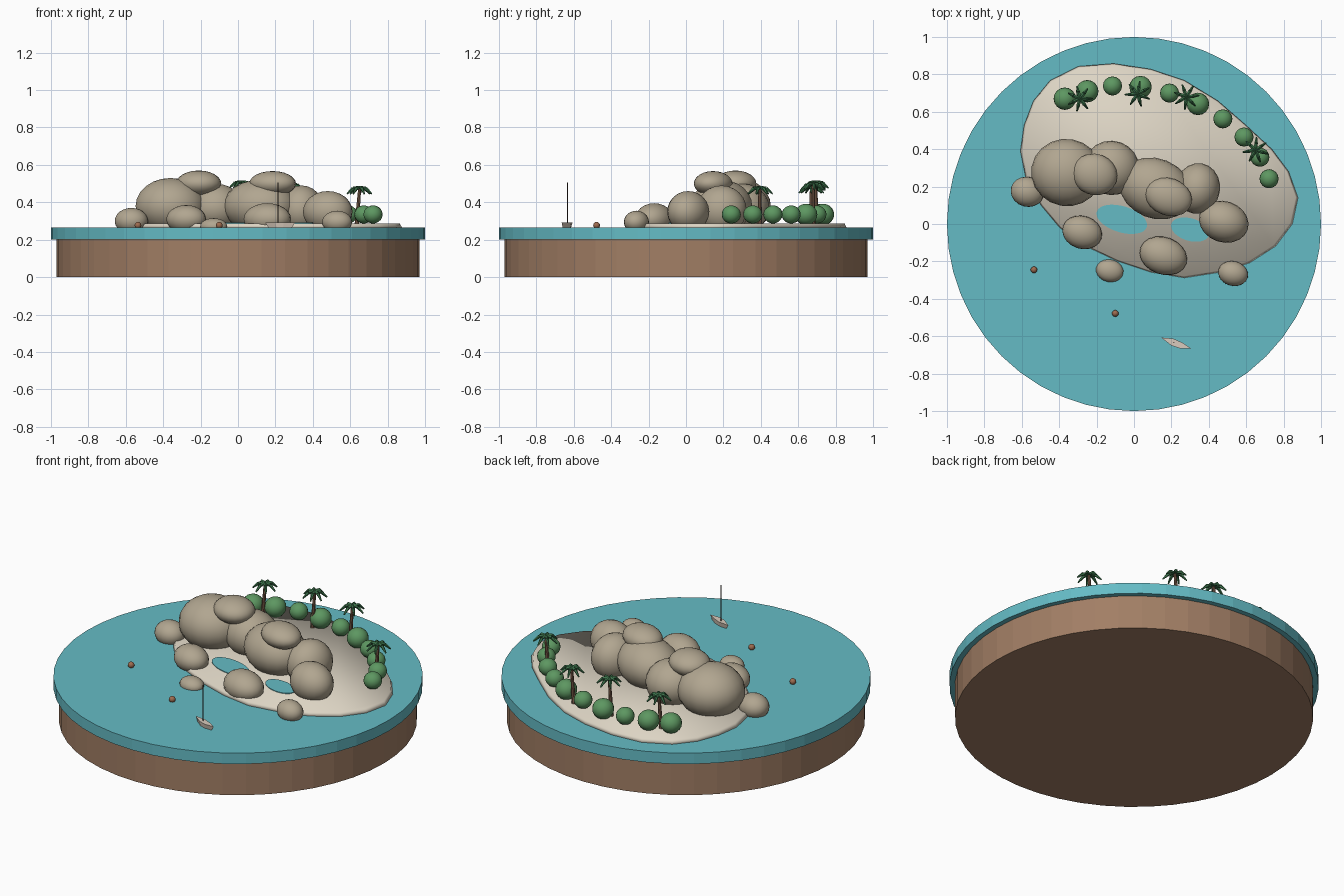
import bpy, bmesh, math
from mathutils import Vector

if "Cube" in bpy.data.objects:
    bpy.data.objects.remove(bpy.data.objects["Cube"], do_unlink=True)


def material(name, *rgb):
    m = bpy.data.materials.new(name)
    m.use_nodes = True
    m.diffuse_color = (*rgb, 1)
    m.node_tree.nodes["Principled BSDF"].inputs["Base Color"].default_value = (*rgb, 1)
    return m


WATER = material("lagoon water", .13, .50, .56)
EARTH = material("brown earth", .36, .21, .13)
SAND = material("pale sand", .72, .66, .55)
ROCK = material("tan rock", .44, .38, .28)
BUSH = material("bush green", .11, .31, .12)
LEAF = material("palm green", .045, .17, .07)
TRUNK = material("palm bark", .22, .12, .075)
HULL = material("boat hull", .70, .60, .51)
FLOAT = material("buoy brown", .34, .15, .08)
MAST = material("dark mast", .06, .04, .03)


def finish(name, mat, smooth=False):
    ob = bpy.context.object
    ob.name = name
    ob.data.materials.append(mat)
    if smooth:
        bpy.ops.object.shade_smooth()
    return ob


def disc(name, mat, r, z0, z1, sides=48):
    bpy.ops.mesh.primitive_cylinder_add(vertices=sides, radius=r, depth=z1 - z0,
                                        location=(0, 0, (z0 + z1) / 2))
    return finish(name, mat)


def ball(name, mat, loc, size, turn=0, segs=20, rings=12):
    bpy.ops.mesh.primitive_uv_sphere_add(segments=segs, ring_count=rings, radius=1,
                                         location=loc, rotation=(0, 0, math.radians(turn)))
    bpy.context.object.scale = size
    return finish(name, mat, True)


def rod(name, mat, a, b, r0, r1, sides=6):
    a, b = Vector(a), Vector(b)
    bpy.ops.mesh.primitive_cone_add(vertices=sides, radius1=r0, radius2=r1,
                                    depth=(b - a).length, location=(a + b) / 2)
    bpy.context.object.rotation_euler = (b - a).to_track_quat('Z', 'Y').to_euler()
    return finish(name, mat)


def slab(name, mat, outline, z0, z1, low=1, high=1, smooth=False):
    """Prism from an outline, each end scaled about the outline's centre."""
    c = sum((Vector(p) for p in outline), Vector((0, 0))) / len(outline)
    bm = bmesh.new()
    rings = []
    for z, s in ((z0, low), (z1, high)):
        rings.append([bm.verts.new((*(c + (Vector(p) - c) * s), z)) for p in outline])
    n = len(outline)
    for i in range(n):
        j = (i + 1) % n
        bm.faces.new((rings[0][i], rings[0][j], rings[1][j], rings[1][i]))
    bm.faces.new(rings[0])
    bm.faces.new(rings[1])
    bmesh.ops.recalc_face_normals(bm, faces=bm.faces)
    me = bpy.data.meshes.new(name)
    bm.to_mesh(me)
    bm.free()
    ob = bpy.data.objects.new(name, me)
    bpy.context.collection.objects.link(ob)
    me.materials.append(mat)
    for p in me.polygons:
        p.use_smooth = smooth
    return ob


# Round base and sea
disc("earth_base", EARTH, .97, 0, .2)
disc("sea", WATER, 1, .2, .265)

# Sandy island
shore = [(-.11, .86), (.09, .83), (.27, .77), (.45, .66), (.6, .53), (.74, .4), (.83, .28),
         (.88, .14), (.85, 0), (.76, -.12), (.62, -.21), (.46, -.26), (.27, -.29), (.09, -.26),
         (-.09, -.2), (-.26, -.12), (-.4, -.02), (-.5, .1), (-.58, .24), (-.61, .39),
         (-.59, .53), (-.54, .66), (-.45, .77), (-.3, .845)]
slab("sand_island", SAND, shore, .26, .287, 1, .98, True)

# Shallow pools on the sand
for i, (x, y, rx, ry) in enumerate([(-.065, .025, .14, .07), (.3, -.03, .105, .06)]):
    pool = disc("pool_%d" % (i + 1), WATER, 1, -.002, .002, 32)
    pool.scale = (rx, ry, 1)
    pool.location = (x, y, .289)
    pool.rotation_euler.z = math.radians(-17)

# Boulders: x, y, z, three radii, turn
boulders = [
    (-.36, .275, .38, .19, .18, .15, -10), (-.12, .3, .37, .15, .145, .13, -20),
    (-.21, .265, .5, .122, .11, .07, -20), (.115, .19, .38, .2, .16, .14, -22),
    (.185, .145, .5, .128, .1, .067, -20), (.34, .19, .36, .12, .136, .13, -10),
    (.48, .012, .35, .135, .11, .11, -18), (.157, -.17, .31, .13, .1, .085, -20),
    (-.277, -.045, .31, .108, .088, .075, -18), (-.57, .172, .3, .09, .08, .07, -15),
    (-.13, -.25, .27, .074, .06, .045, -12), (.53, -.265, .295, .081, .066, .06, -15)]
for i, (x, y, z, a, b, c, turn) in enumerate(boulders):
    ball("boulder_%d" % (i + 1), ROCK, (x, y, z), (a, b, c), turn)

# Row of bushes along the far shore
bushes = [(-.37, .67), (-.25, .71), (-.115, .738), (.035, .732), (.19, .7), (.342, .642),
          (.475, .562), (.588, .465), (.673, .357), (.722, .242)]
for i, (x, y) in enumerate(bushes):
    r = .06 if i in (0, 1, 3, 5) else .051
    ball("bush_%d" % (i + 1), BUSH, (x, y, .335), (r, r, r * .95), segs=16, rings=10)

# Palms with drooping fronds
for i, (x, y, top) in enumerate([(-.29, .67, .475), (.02, .695, .5), (.28, .68, .49),
                                 (.65, .395, .47)]):
    name = "palm_%d" % (i + 1)
    crown = Vector((x, y, top))
    rod(name + "_trunk", TRUNK, (x - .015, y, .28), crown, .012, .008, 8)
    for k in range(7):
        a = math.tau * k / 7 + i * .5
        out = Vector((math.cos(a), math.sin(a), 0))
        bend = crown + out * .035 + Vector((0, 0, .004))
        rod("%s_frond_%d" % (name, k + 1), LEAF, crown + Vector((0, 0, .01)),
            bend, .008, .01, 5)
        rod("%s_frond_tip_%d" % (name, k + 1), LEAF, bend,
            crown + out * .068 - Vector((0, 0, .025)), .01, .004, 5)

# Small boat with mast
slab("boat_hull", HULL, [(.145, -.607), (.21, -.613), (.26, -.635), (.305, -.665),
                         (.245, -.665), (.2, -.65)], .262, .292, .75, 1)
rod("boat_mast", MAST, (.213, -.633, .28), (.213, -.633, .505), .003, .003)

# Buoys
for i, (x, y) in enumerate([(-.535, -.245), (-.1, -.478)]):
    ball("buoy_%d" % (i + 1), FLOAT, (x, y, .277), (.018, .018, .018), segs=12, rings=8)
